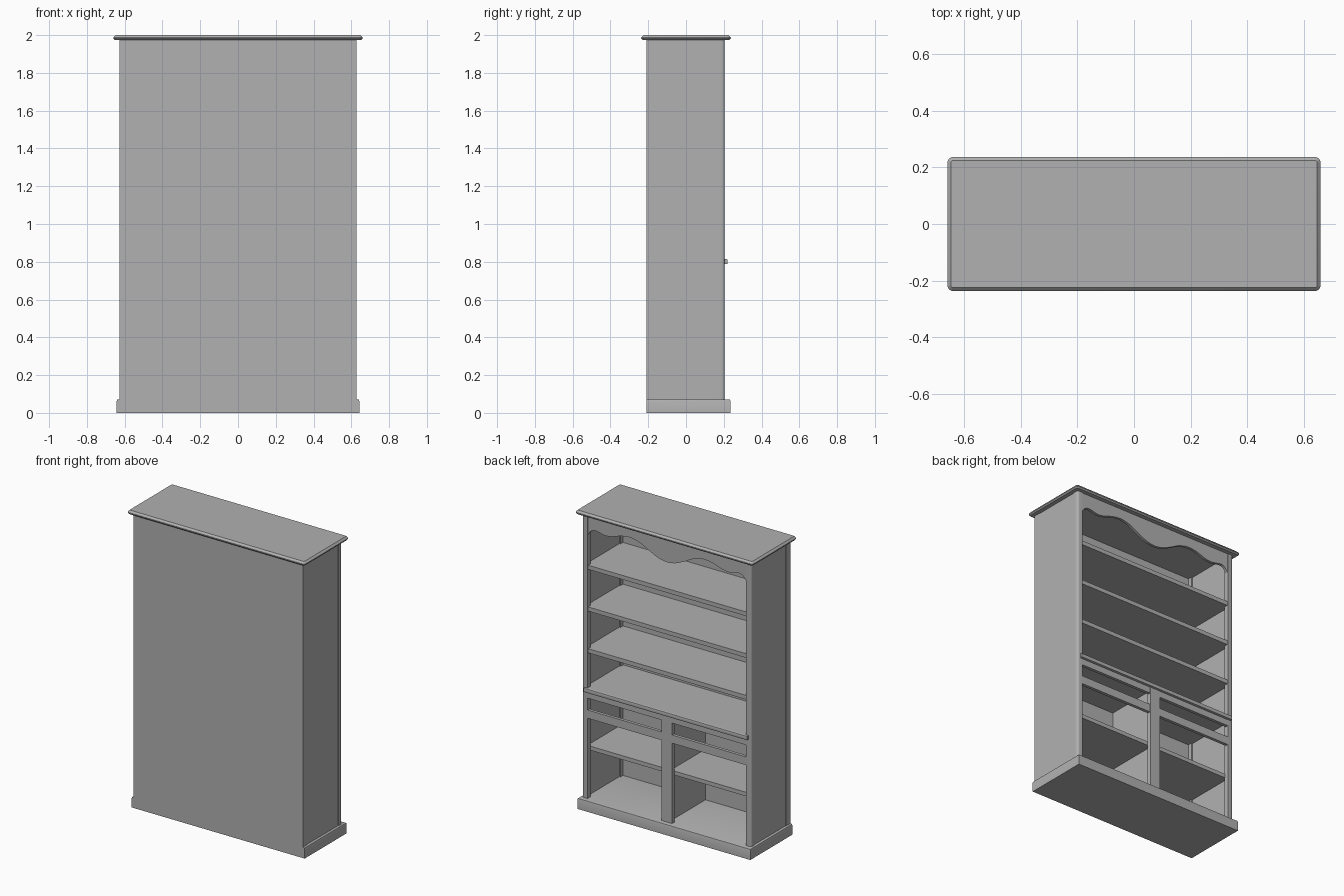
import bpy, bmesh
from mathutils import Vector

if "Cube" in bpy.data.objects:
    bpy.data.objects.remove(bpy.data.objects["Cube"])

paint = bpy.data.materials.new("grey_paint")
paint.diffuse_color = (.44, .44, .44, 1)
paint.use_nodes = True
paint.node_tree.nodes["Principled BSDF"].inputs["Base Color"].default_value = paint.diffuse_color


def finish(name, bm):
    bmesh.ops.recalc_face_normals(bm, faces=bm.faces)
    me = bpy.data.meshes.new(name)
    bm.to_mesh(me)
    bm.free()
    me.materials.append(paint)
    ob = bpy.data.objects.new(name, me)
    bpy.context.collection.objects.link(ob)
    bpy.ops.object.select_all(action='DESELECT')
    bpy.context.view_layer.objects.active = ob
    ob.select_set(True)
    bpy.ops.object.shade_smooth_by_angle()
    return ob


def box(name, x, y, z, *rounds):
    """Box from ranges; each round is (edge test on midpoint and direction, radius, segments)."""
    bm = bmesh.new()
    bmesh.ops.create_cube(bm, size=1)
    for v in bm.verts:
        v.co = Vector([r[0] + (c + 0.5) * (r[1] - r[0]) for r, c in zip((x, y, z), v.co)])
    for test, radius, seg in rounds:
        edges = [e for e in bm.edges
                 if test((e.verts[0].co + e.verts[1].co) / 2, e.verts[1].co - e.verts[0].co)]
        bmesh.ops.bevel(bm, geom=edges, offset=radius, segments=seg, profile=0.5,
                        affect='EDGES', clamp_overlap=True)
    return finish(name, bm)


def vertical(m, d):
    return abs(d.z) > 1e-5 and abs(d.x) + abs(d.y) < 1e-6


def span(s, a, b):
    return (a, b) if s > 0 else (-b, -a)


def spline(pts, n=5):
    """Smooth curve through points (Catmull-Rom)."""
    p = [Vector(q) for q in pts]
    p = [2 * p[0] - p[1]] + p + [2 * p[-1] - p[-2]]
    out = []
    for a, b, c, d in zip(p, p[1:], p[2:], p[3:]):
        for i in range(n):
            t = i / n
            out.append(0.5 * (2 * b + (c - a) * t + (2 * a - 5 * b + 4 * c - d) * t * t
                              + (3 * b - a - 3 * c + d) * t ** 3))
    return out + [p[-2]]


# Base and chamfered top
box("plinth", (-.642, .642), (-.21, .235), (0, .072),
    (lambda m, d: m.z > .07 and (abs(m.x) > .6 or m.y > .2), .008, 2))
box("cornice_top", (-.66, .66), (-.237, .237), (1.974, 2),
    (vertical, .02, 4),
    (lambda m, d: abs(d.z) < 1e-6 and m.z > 1.99, .012, 1),
    (lambda m, d: abs(d.z) < 1e-6 and m.z < 1.975, .008, 1))

# Carcass
box("back_panel", (-.628, .628), (-.21, -.192), (.07, 1.975))
for s, side in ((1, "right"), (-1, "left")):
    box(side + "_panel", span(s, .61, .624), (-.195, .19), (.07, 1.975))
    box(side + "_rear_post", span(s, .602, .627), (-.195, -.165), (.07, 1.975))
    box(side + "_front_post", span(s, .588, .628), (.17, .205), (.07, 1.975),
        (lambda m, d: vertical(m, d) and m.y > .2 and abs(m.x) > .62, .015, 4))

# Wavy apron under the top
half = spline([(0, 1.812), (.06, 1.822), (.13, 1.853), (.2, 1.889), (.27, 1.905), (.34, 1.897),
               (.41, 1.874), (.46, 1.868), (.5, 1.876), (.54, 1.881), (.57, 1.866), (.59, 1.836)])
edge = [(-p.x, p.y) for p in reversed(half[1:])] + [(p.x, p.y) for p in half]
bm = bmesh.new()
rows = [[bm.verts.new((x, y, h)) for x, h in row]
        for y in (.182, .2) for row in (edge, [(x, 1.975) for x, _ in edge])]
loop = [rows[0], rows[1], rows[3], rows[2]]
for k in range(4):
    a, b = loop[k], loop[(k + 1) % 4]
    for i in range(len(edge) - 1):
        bm.faces.new((a[i], a[i + 1], b[i + 1], b[i]))
for i in (0, -1):
    bm.faces.new([r[i] for r in loop])
finish("wavy_apron", bm)

# Upper shelves, work surface and its lip
for i, z in enumerate((1.635, 1.355, 1.075)):
    box(f"upper_shelf_{i + 1}", (-.611, .611), (-.195, .172), (z - .028, z))
    box(f"upper_shelf_edge_{i + 1}", (-.589, .589), (.172, .198), (z - .028, z))
box("waist_board", (-.611, .611), (-.195, .2), (.787, .814))
box("waist_lip", (-.606, .606), (.2, .22), (.787, .814),
    (lambda m, d: m.y > .21 and abs(d.x) > .1, .004, 2))

# Lower cabinet frame
box("drawer_top_rail", (-.59, .59), (.182, .203), (.745, .79))
box("drawer_bottom_rail", (-.59, .59), (.182, .203), (.61, .665))
box("centre_stile", (-.04, .04), (.18, .205), (.07, .79))
box("centre_divider", (-.01, .01), (-.195, .185), (.07, .79))
for s, side in ((1, "right"), (-1, "left")):
    box(side + "_lower_shelf", span(s, .008, .611), (-.195, .175), (.385, .412))
